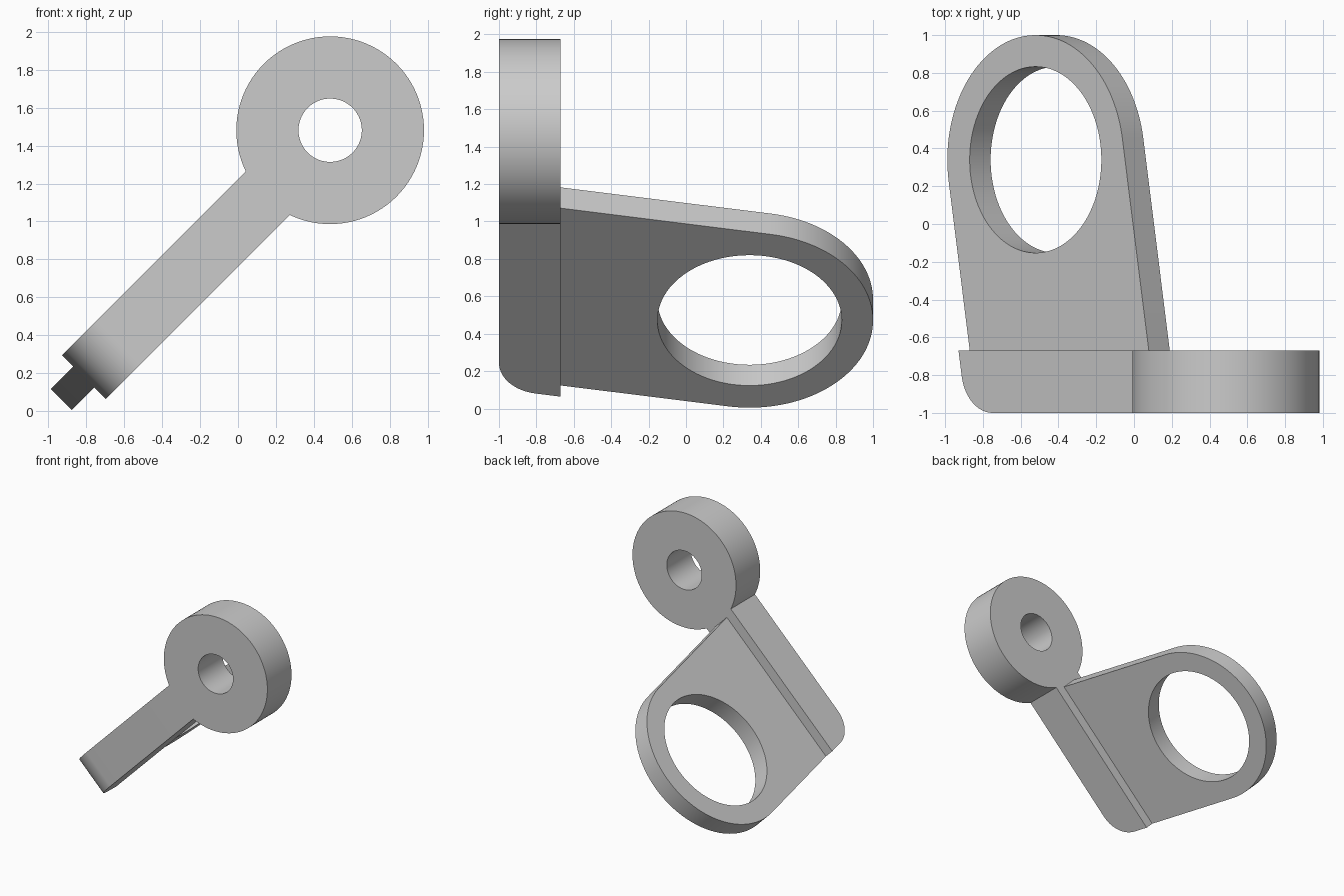
import bpy, bmesh
from math import sin, cos, tan, pi, radians
from mathutils import Matrix, Vector

cube = bpy.data.objects.get("Cube")
if cube:
    bpy.data.objects.remove(cube, do_unlink=True)

grey = bpy.data.materials.new("plain grey")
grey.use_nodes = True
colour = (0.6, 0.6, 0.6, 1)
grey.diffuse_color = colour
grey.node_tree.nodes["Principled BSDF"].inputs["Base Color"].default_value = colour


def arc(cx, cy, r, a0, a1, n):
    """Points on an arc, both ends included (degrees)."""
    angles = [radians(a0 + (a1 - a0) * i / n) for i in range(n + 1)]
    return [(cx + r * cos(a), cy + r * sin(a)) for a in angles]


def circle(cx, cy, r, n=96):
    return arc(cx, cy, r, 0, 360, n)[:-1]


def slab(name, loops, depth, matrix):
    """Extrude an outline (with optional holes), centred on its plane."""
    bm = bmesh.new()
    for loop in loops:
        verts = [bm.verts.new((x, y, -depth / 2)) for x, y in loop]
        for a, b in zip(verts, verts[1:] + verts[:1]):
            bm.edges.new((a, b))
    bmesh.ops.triangle_fill(bm, edges=bm.edges[:], use_beauty=True, normal=(0, 0, 1))
    out = bmesh.ops.extrude_face_region(bm, geom=bm.faces[:])["geom"]
    top = [v for v in out if isinstance(v, bmesh.types.BMVert)]
    bmesh.ops.translate(bm, verts=top, vec=(0, 0, depth))
    bmesh.ops.recalc_face_normals(bm, faces=bm.faces[:])
    bm.transform(matrix)
    mesh = bpy.data.meshes.new(name)
    bm.to_mesh(mesh)
    bm.free()
    mesh.materials.append(grey)
    obj = bpy.data.objects.new(name, mesh)
    bpy.context.collection.objects.link(obj)
    return obj


FRONT, BACK = -1.0, -0.67
LEAN = 10                       # slant of the lug plate
slope = tan(radians(LEAN))
lug_x, lug_y, lug_r = 0.043, 0.34, 0.66

# Diagonal frame: local x runs up the arm, local y runs to the back
across = Vector((-1, 0, 1)).normalized() * 0.702
diagonal = Matrix.Translation(across) @ Matrix.Rotation(-pi / 4, 4, 'Y')
upright = Matrix.Translation((0, (FRONT + BACK) / 2, 0)) @ Matrix.Rotation(pi / 2, 4, 'X')

# Round eye with a bolt hole
eye = slab("eye_bracket", [circle(0.486, 1.481, 0.495), circle(0.486, 1.481, 0.167)],
           BACK - FRONT, upright)

# Arm, with a rounded front corner at its slanted foot
half = lug_r / cos(radians(LEAN))
axis = lug_x + (lug_y - BACK) * slope
foot = axis - half
corner = foot + (BACK - FRONT) * slope
r = 0.236
fillet = arc(corner + r * tan(radians(40)), FRONT + r, r, 180 + LEAN, 270, 20)
arm = slab("arm", [[(foot, BACK)] + fillet + [(1.05, FRONT), (1.05, BACK)]], 0.326, diagonal)

# Lug plate with a large hole, its root sunk a little into the arm
root = [(foot, BACK), (foot + 0.06, BACK - 0.05),
        (axis + half - 0.06, BACK - 0.05), (axis + half, BACK)]
outline = root + arc(lug_x, lug_y, lug_r, LEAN, 180 + LEAN, 64)
plate = slab("lug_plate", [outline, circle(lug_x, lug_y, 0.493)], 0.157, diagonal)

# Weld the three parts into one solid
for part in (arm, plate):
    mod = eye.modifiers.new("weld", 'BOOLEAN')
    mod.operation, mod.solver, mod.object = 'UNION', 'EXACT', part
bpy.ops.object.select_all(action='DESELECT')
bpy.context.view_layer.objects.active = eye
eye.select_set(True)
for mod in list(eye.modifiers):
    bpy.ops.object.modifier_apply(modifier=mod.name)
for part in (arm, plate):
    bpy.data.objects.remove(part, do_unlink=True)
bpy.ops.object.shade_smooth_by_angle(angle=radians(30))
